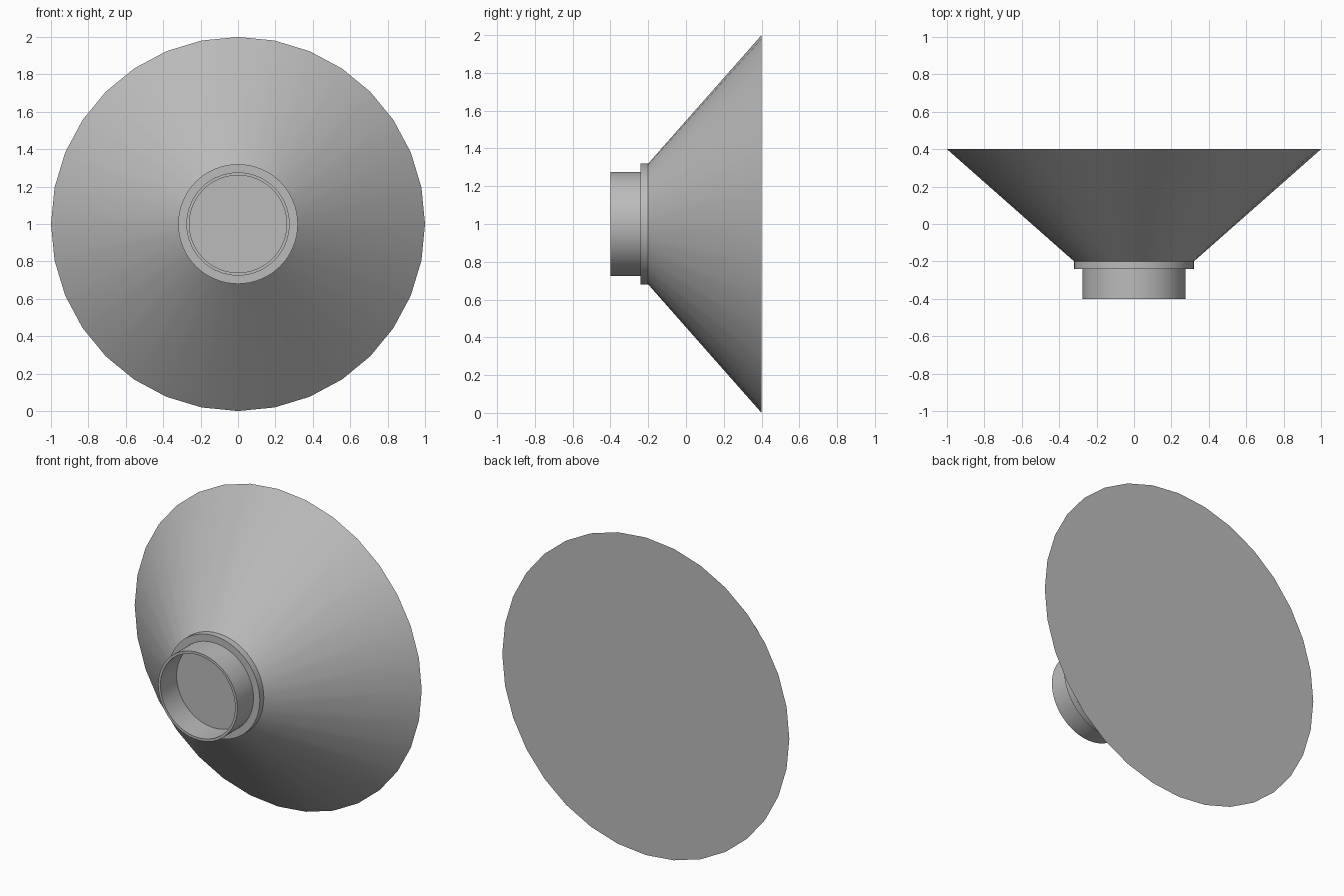
import bpy
import math
from mathutils import Matrix

cube = bpy.data.objects.get("Cube")
if cube:
    bpy.data.objects.remove(cube, do_unlink=True)

CENTRE_Z = 1.0

grey = bpy.data.materials.new("plain grey")
grey.use_nodes = True
colour = (0.5, 0.5, 0.5, 1)
grey.diffuse_color = colour
grey.node_tree.nodes["Principled BSDF"].inputs["Base Color"].default_value = colour


def lathe(name, profile, sides):
    """Turn (radius, y) points around the y axis and cap both ends."""
    verts, faces = [], []
    for radius, y in profile:
        for i in range(sides):
            a = math.tau * i / sides
            verts.append((radius * math.cos(a), y, radius * math.sin(a)))
    for ring in range(len(profile) - 1):
        for i in range(sides):
            j = (i + 1) % sides
            a, b = ring * sides, (ring + 1) * sides
            faces.append((a + i, a + j, b + j, b + i))
    last = (len(profile) - 1) * sides
    faces.append(tuple(reversed(range(sides))))
    faces.append(tuple(range(last, last + sides)))
    mesh = bpy.data.meshes.new(name)
    mesh.from_pydata(verts, [], faces)
    mesh.flip_normals()
    mesh.transform(Matrix.Translation((0, 0, CENTRE_Z)))
    mesh.materials.append(grey)
    obj = bpy.data.objects.new(name, mesh)
    bpy.context.collection.objects.link(obj)
    bpy.ops.object.select_all(action="DESELECT")
    obj.select_set(True)
    bpy.context.view_layer.objects.active = obj
    bpy.ops.object.shade_smooth_by_angle(angle=math.radians(30))
    return obj


# Wide flared body with a flat closed back
lathe("flared_cone", [(0.32, -0.2), (1.0, 0.4)], 32)

# Thin round collar at the narrow end
lathe("collar", [(0.32, -0.24), (0.32, -0.2)], 64)

# Short open tube: recessed floor, inner wall, front lip, outer wall
lathe("neck_tube", [(0.26, -0.239), (0.26, -0.4), (0.276, -0.4), (0.276, -0.239)], 64)
